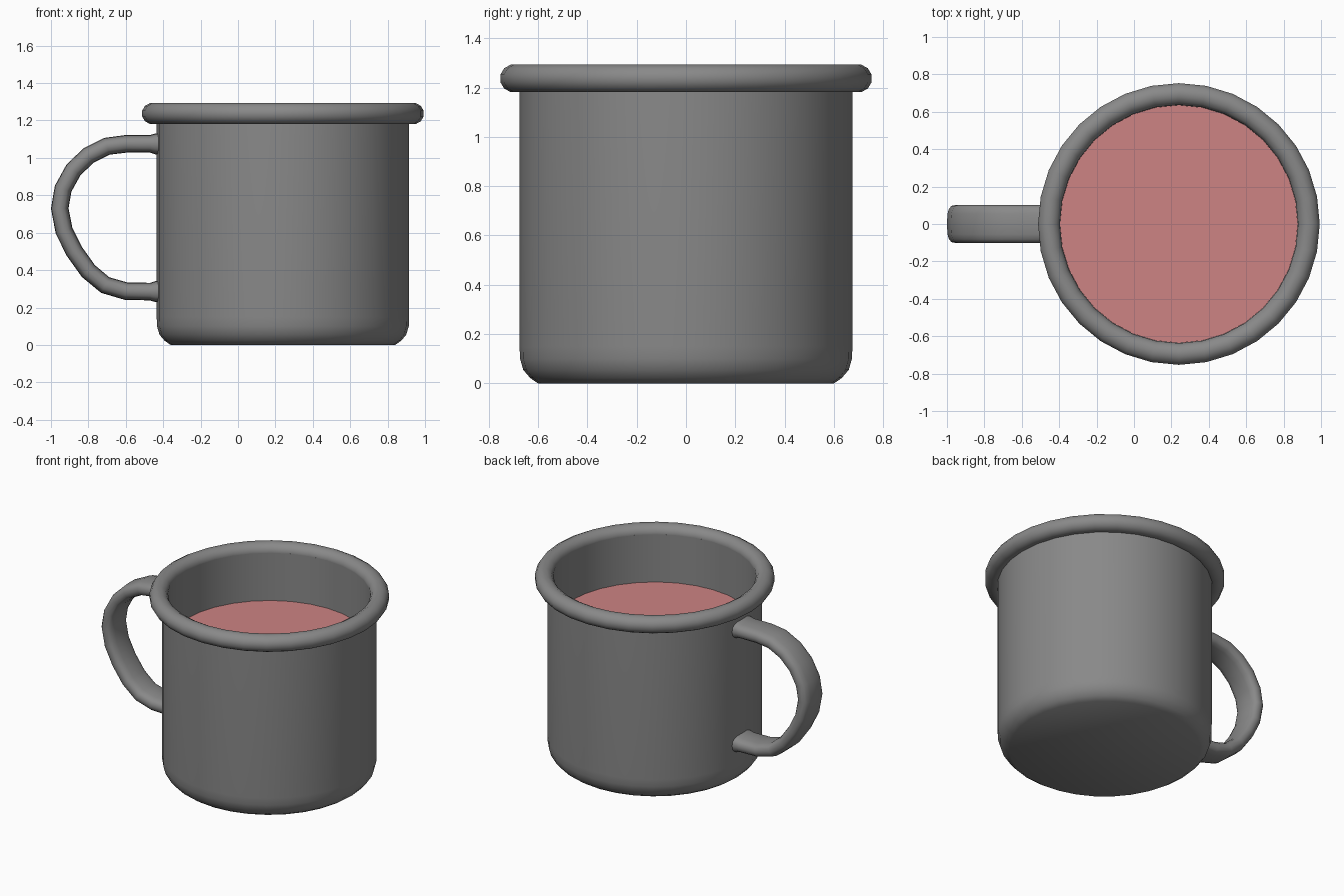
import bpy, bmesh, math
from mathutils import Vector

if "Cube" in bpy.data.objects:
    bpy.data.objects.remove(bpy.data.objects["Cube"], do_unlink=True)

CX = 0.24        # axis of the cup
SEGMENTS = 32


def material(name, rgb):
    mat = bpy.data.materials.new(name)
    mat.use_nodes = True
    mat.diffuse_color = (*rgb, 1)
    bsdf = next(n for n in mat.node_tree.nodes if n.type == 'BSDF_PRINCIPLED')
    bsdf.inputs["Base Color"].default_value = (*rgb, 1)
    return mat


def finish(name, bm, mat, angle=50):
    bmesh.ops.recalc_face_normals(bm, faces=bm.faces)
    mesh = bpy.data.meshes.new(name)
    bm.to_mesh(mesh)
    bm.free()
    mesh.materials.append(mat)
    obj = bpy.data.objects.new(name, mesh)
    bpy.context.collection.objects.link(obj)
    bpy.ops.object.select_all(action='DESELECT')
    obj.select_set(True)
    bpy.context.view_layer.objects.active = obj
    bpy.ops.object.shade_smooth_by_angle(angle=math.radians(angle))
    return obj


def skin(bm, rings, loop=False):
    """Join consecutive rings of vertices with quads."""
    n = len(rings[0])
    pairs = list(zip(rings, rings[1:])) + ([(rings[-1], rings[0])] if loop else [])
    for a, b in pairs:
        for i in range(n):
            j = (i + 1) % n
            bm.faces.new((a[i], a[j], b[j], b[i]))


def lathe(name, profile, mat, closed=False, angle=50):
    """Turn a (radius, height) profile round the cup axis."""
    bm = bmesh.new()
    rings = []
    for r, z in profile:
        rings.append([bm.verts.new((CX + r * math.cos(t), r * math.sin(t), z))
                      for t in (math.tau * i / SEGMENTS for i in range(SEGMENTS))])
    skin(bm, rings, closed)
    if not closed:
        bm.faces.new(rings[0])
        bm.faces.new(rings[-1])
    return finish(name, bm, mat, angle)


enamel = material("grey enamel", (0.25, 0.25, 0.25))
drink = material("pink drink", (0.61, 0.23, 0.23))

# Cup: outside from the base up, then inside down to the floor
lathe("cup_body", [(0.60, 0), (0.632, 0.022), (0.66, 0.055), (0.673, 0.10),
                   (0.675, 0.15), (0.675, 1.24), (0.637, 1.24), (0.637, 0.12),
                   (0.59, 0.06)], enamel, angle=35)

# Rolled rim
rim = [(0.695 + 0.06 * math.cos(t), 1.237 + 0.058 * math.sin(t))
       for t in (math.tau * (i + 0.5) / 12 for i in range(12))]
lathe("rolled_rim", rim, enamel, closed=True)

# Drink filling the cup
lathe("drink", [(0.60, 0.07), (0.636, 0.12), (0.636, 0.91)], drink)

# Handle: a rounded strap swept along an arc in the xz plane
path = [(-0.405, 1.075), (-0.44, 1.075), (-0.47, 1.075), (-0.60, 1.075), (-0.70, 1.062),
        (-0.80, 1.012), (-0.88, 0.935), (-0.935, 0.835), (-0.953, 0.73),
        (-0.93, 0.61), (-0.875, 0.50), (-0.80, 0.395), (-0.71, 0.32),
        (-0.60, 0.288), (-0.47, 0.285), (-0.44, 0.285), (-0.405, 0.285)]
bm = bmesh.new()
rings = []
for i, (x, z) in enumerate(path):
    a, b = path[max(i - 1, 0)], path[min(i + 1, len(path) - 1)]
    tangent = Vector((b[0] - a[0], 0, b[1] - a[1])).normalized()
    normal = Vector((-tangent.z, 0, tangent.x))
    flare = 1.2 if i in (0, 1, len(path) - 2, len(path) - 1) else 1.0
    ring = []
    for k in range(16):
        c, s = math.cos(math.tau * k / 16), math.sin(math.tau * k / 16)
        across = math.copysign(abs(c) ** 0.65, c) * 0.102
        thick = math.copysign(abs(s) ** 0.75, s) * 0.047 * flare
        ring.append(bm.verts.new(Vector((x, across, z)) + normal * thick))
    rings.append(ring)
skin(bm, rings)
bm.faces.new(rings[0])
bm.faces.new(rings[-1])
finish("handle", bm, enamel, angle=60)
